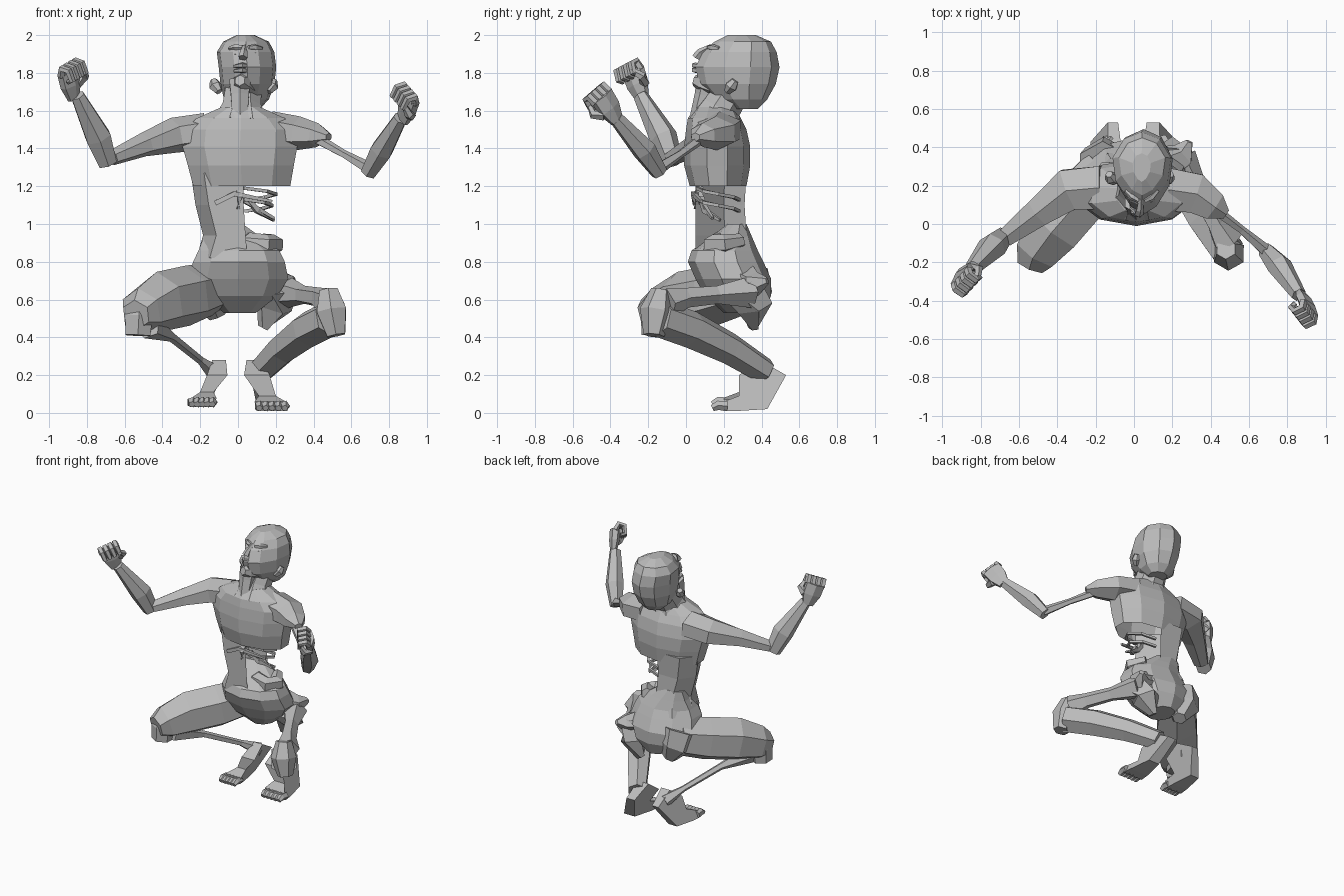
import bpy, bmesh, math
from mathutils import Vector as V

default = bpy.data.objects.get("Cube")
if default:
    bpy.data.objects.remove(default)

skin = bpy.data.materials.new("grey skin")
skin.use_nodes = True
grey = (0.5, 0.5, 0.5, 1)
skin.diffuse_color = grey
skin.node_tree.nodes["Principled BSDF"].inputs["Base Color"].default_value = grey


def loft(name, rings, cap_start=True, cap_end=True):
    """Skin a list of equal-length point rings with flat faces."""
    bm = bmesh.new()
    rows = [[bm.verts.new(p) for p in ring] for ring in rings]
    count = len(rows[0])
    for low, high in zip(rows, rows[1:]):
        for i in range(count):
            j = (i + 1) % count
            bm.faces.new((low[i], low[j], high[j], high[i]))
    if cap_start:
        bm.faces.new(rows[0][::-1])
    if cap_end:
        bm.faces.new(rows[-1])
    bmesh.ops.recalc_face_normals(bm, faces=bm.faces)
    mesh = bpy.data.meshes.new(name)
    bm.to_mesh(mesh)
    bm.free()
    mesh.materials.append(skin)
    obj = bpy.data.objects.new(name, mesh)
    bpy.context.collection.objects.link(obj)
    return obj


def limb(name, path, radii, sides=6, flat=1.0, up=V((0, 0, 1))):
    """Tube along a path; flat squeezes it along the up direction."""
    pts = [V(p) for p in path]
    rings = []
    for i, (p, r) in enumerate(zip(pts, radii)):
        tangent = (pts[min(i + 1, len(pts) - 1)] - pts[max(i - 1, 0)]).normalized()
        side = tangent.cross(up).normalized()
        top = side.cross(tangent)
        angles = [math.tau * (k + 0.5) / sides for k in range(sides)]
        rings.append([p + side * r * math.cos(a) + top * r * flat * math.sin(a) for a in angles])
    return loft(name, rings)


def stack(name, slices, sides=10, front_taper=0.0, **caps):
    """Horizontal slices: z, left x, right x, front y, back y."""
    rings = []
    for z, x0, x1, y0, y1 in slices:
        ring = []
        for k in range(sides):
            a = math.tau * (k + 0.5) / sides
            c, s = math.cos(a), math.sin(a)
            squeeze = 1 - front_taper * max(0, -s)
            ring.append(V(((x0 + x1) / 2 + (x1 - x0) / 2 * c * squeeze,
                           (y0 + y1) / 2 + (y1 - y0) / 2 * s, z)))
        rings.append(ring)
    return loft(name, rings, **caps)


# Torso: open-bottomed chest, one surviving flank, pelvis
stack("chest", [
    (1.2, -.25, .29, .02, .32), (1.31, -.28, .31, -.01, .34),
    (1.41, -.31, .33, -.01, .34), (1.5, -.3, .33, .0, .32),
    (1.56, -.23, .26, .01, .29), (1.62, -.09, .12, .05, .26)],
    cap_start=False)

flank = []
for z, outer, inner, front, back in [
        (1.27, -.25, .03, .05, .32), (1.1, -.225, .03, .05, .31),
        (.94, -.185, .04, .05, .32), (.82, -.22, .05, .05, .37)]:
    mid = (front + back) / 2 + .02
    flank.append([V(p) for p in (
        (inner, front, z), (outer + .07, front, z), (outer, mid, z),
        (outer + .08, back, z), (inner - .01, back, z), (outer + .08, mid, z))])
loft("waist_flank", flank)

stack("pelvis", [
    (.53, -.08, .1, .2, .41), (.62, -.2, .22, .1, .45),
    (.71, -.28, .28, .05, .45), (.8, -.25, .26, .01, .41),
    (.86, -.22, .23, .03, .38), (.93, -.19, .13, .13, .35), (1.0, -.17, .03, .22, .32)])
limb("right_buttock", [(-.16, .3, .72), (-.15, .34, .61), (-.11, .36, .51)], [.14, .12, .05], 6,
     up=V((0, 1, 0)))
limb("torn_buttock", [(.2, .3, .68), (.19, .36, .56), (.13, .36, .45)], [.13, .1, .03], 5)
limb("hip_bone", [(.14, .3, .7), (.26, .36, .68), (.29, .43, .7)], [.11, .07, .02], 5)

# Torn strands and ribs in the hollow
for k in range(2):
    z = 1.19 - k * .06
    arc = [(.03 + (.17 - k * .02) * math.sin(t), .17 - .11 * math.cos(t), z - t * .02)
           for t in (0, .8, 1.6, 2.4, 3.1)]
    limb(f"rib_{k}", arc, [.012] * 5, 4)
strands = [((-.02, .07, 1.2), (.04, .08, 1.12), (.19, .14, 1.03)),
           ((-.12, .05, 1.11), (-.02, .04, 1.16), (.18, .08, 1.12)),
           ((.0, .08, 1.2), (.01, .04, 1.14), (.0, .05, 1.08)),
           ((.05, .08, 1.14), (.1, .1, 1.07), (.19, .18, 1.02))]
for k, path in enumerate(strands):
    limb(f"strand_{k}", path, [.018, .018, .01], 4)
limb("gut_coil", [(.02, .25, .9), (.06, .16, .9), (.15, .14, .89), (.19, .2, .89),
                  (.13, .29, .91)], [.04, .055, .055, .055, .04], 6)

# Neck and head
limb("neck", [(.03, .26, 1.73), (.02, .19, 1.62), (.015, .16, 1.52)], [.1, .11, .16], 8,
     up=V((0, 1, 0)))
limb("throat", [(.01, .12, 1.76), (.01, .1, 1.68), (.01, .06, 1.54)], [.065, .055, .045], 6,
     up=V((0, 1, 0)))
stack("head", [
    (1.61, -.02, .12, .24, .38), (1.66, -.08, .17, .15, .43),
    (1.74, -.1, .2, .07, .475), (1.83, -.11, .21, .05, .495),
    (1.91, -.12, .2, .09, .48), (1.965, -.085, .17, .15, .45),
    (2.0, -.01, .09, .22, .37)], 10, .35)
limb("chin", [(.03, .14, 1.74), (.02, .08, 1.75), (.01, .045, 1.76)], [.07, .05, .03], 6)
limb("nose", [(.035, .13, 1.94), (.03, .075, 1.91), (.025, .055, 1.88)], [.012, .02, .025], 5)
for k, z in enumerate((1.81, 1.835)):
    limb(f"lip_{k}", [(-.02, .085, z), (.025, .045, z + .005), (.07, .085, z)],
         [.008, .016, .008], 5)
for side in (-1, 1):
    x = .04 + side * .05
    limb(f"brow_{side}", [(x - side * .035, .12, 1.935), (x, .14, 1.935),
                          (x + side * .035, .175, 1.93)], [.012, .018, .01], 5)
    limb(f"eyelid_{side}", [(x - side * .02, .11, 1.9), (x, .125, 1.9),
                            (x + side * .025, .15, 1.9)], [.006, .012, .006], 5)
    e = .03 + side * .13
    limb(f"ear_{side}", [(e, .22, 1.7), (e + side * .02, .24, 1.73),
                         (e + side * .03, .26, 1.76)], [.02, .035, .02], 6)

# Arms: the left upper arm is wasted to the bone
limb("right_upper_arm", [(-.17, .19, 1.49), (-.34, .18, 1.47), (-.5, .06, 1.42), (-.67, -.07, 1.35)],
     [.13, .125, .085, .055], flat=.75)
limb("right_forearm", [(-.69, -.07, 1.32), (-.74, -.12, 1.46), (-.85, -.24, 1.68)],
     [.055, .075, .04], up=V((0, 1, 0)))
limb("left_shoulder", [(.17, .18, 1.5), (.32, .16, 1.48), (.42, .09, 1.47), (.48, .05, 1.46)],
     [.13, .12, .085, .03], flat=.75)
limb("left_upper_arm", [(.4, .09, 1.46), (.56, -.03, 1.37), (.7, -.15, 1.29)], [.03, .022, .035], 5)
limb("left_forearm", [(.69, -.14, 1.27), (.76, -.22, 1.39), (.86, -.37, 1.56)],
     [.045, .065, .04], up=V((0, 1, 0)))


def fist(name, wrist, along, across):
    """Palm, four curled fingers and a thumb."""
    wrist, along = V(wrist), V(along).normalized()
    curl = V(across).cross(along).normalized()
    across = along.cross(curl)
    limb(name + "_palm", [wrist - along * .03, wrist + along * .05, wrist + along * .13],
         [.042, .072, .075], 6, .5, curl)
    for k in range(4):
        base = wrist + along * .12 + across * (k - 1.5) * .037
        limb(f"{name}_finger_{k}", [base, base + along * .045 + curl * .02,
                                    base + along * .035 + curl * .06,
                                    base - along * .02 + curl * .07,
                                    base - along * .03 + curl * .04],
             [.022, .022, .02, .018, .014], 5, up=across)
    base = wrist + along * .04 + across * .05
    limb(name + "_thumb", [base, base + across * .03 + curl * .04 + along * .03,
                           base + curl * .07 + along * .08], [.028, .024, .014], 5)


fist("right_hand", (-.875, -.24, 1.69), (-.2, -.3, .9), (.6, .65, .4))
fist("left_hand", (.88, -.38, 1.57), (.25, -.5, .8), (.4, -.5, -.55))

# Legs: right shin and left thigh are wasted
limb("right_thigh", [(-.14, .3, .66), (-.27, .14, .62), (-.41, -.02, .59), (-.51, -.15, .54),
                     (-.54, -.22, .52)], [.14, .16, .16, .125, .08])
limb("right_knee", [(-.515, -.14, .6), (-.525, -.155, .51), (-.53, -.16, .41)],
     [.06, .085, .075], up=V((0, 1, 0)))
limb("right_shin", [(-.47, -.12, .46), (-.35, .08, .4), (-.2, .32, .28), (-.12, .43, .21)],
     [.07, .025, .022, .05], 5)
limb("left_thigh", [(.24, .34, .64), (.34, .16, .625), (.43, .0, .61), (.49, -.1, .58)],
     [.09, .05, .055, .085], 5)
limb("left_knee", [(.48, -.13, .65), (.495, -.155, .54), (.52, -.17, .41)],
     [.055, .09, .055], up=V((0, 1, 0)))
limb("left_shin", [(.49, -.14, .5), (.37, .03, .44), (.24, .23, .34), (.12, .42, .22)],
     [.1, .1, .085, .07], 6)


def foot(name, heel_x, toe_x, lift, width):
    """Side profile from heel to toe, lofted across its width."""
    profile = [(.53, .2, .45), (.43, .02, .6), (.27, .01, 1), (.2, .01, 1.1), (.2, .06, 1.1),
               (.28, .09, .6), (.28, .2, .9), (.39, .28, .6)]
    rings = []
    for side in (-1, 1):
        ring = []
        for y, z, w in profile:
            blend = min(1, max(0, (.22 - z) / .18))
            x = heel_x + (toe_x - heel_x) * blend
            ring.append(V((x + side * width * w, y, z + lift * (z < .1))))
        rings.append(ring)
    loft(name, rings)
    for k in range(5):
        x = toe_x + (k - 2) * width * .45
        limb(f"{name}_toe_{k}", [(x, .22, .035 + lift), (x, .17, .04 + lift),
                                 (x, .14, .025 + lift)], [.028, .026, .018], 5)


foot("left_foot", .09, .18, 0, .075)
foot("right_foot", -.1, -.19, .02, .06)
